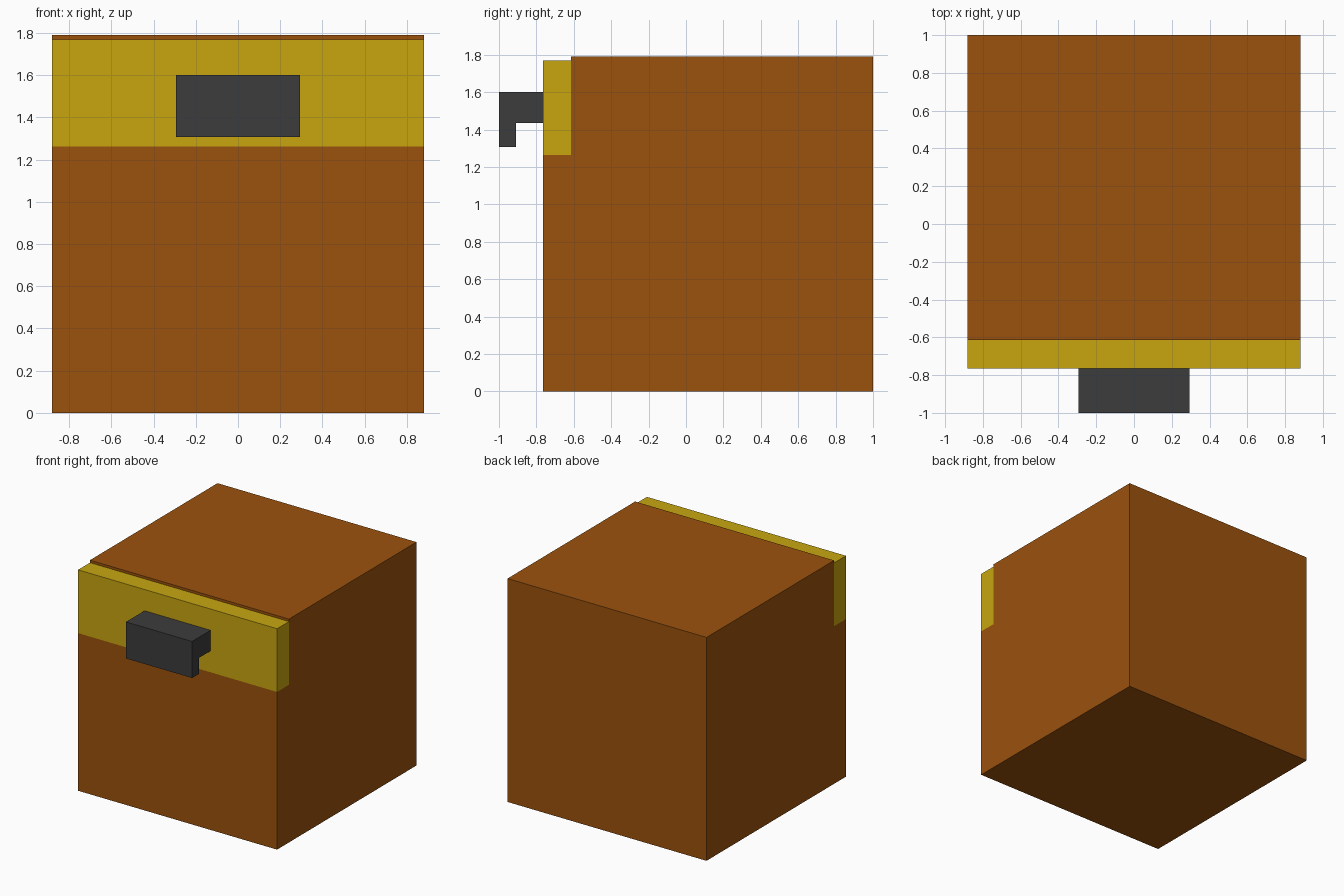
import bpy, bmesh

if "Cube" in bpy.data.objects:
    bpy.data.objects.remove(bpy.data.objects["Cube"])

def material(name, rgb):
    m = bpy.data.materials.new(name)
    m.diffuse_color = (*rgb, 1)
    m.use_nodes = True
    m.node_tree.nodes["Principled BSDF"].inputs["Base Color"].default_value = m.diffuse_color
    return m

def extrude_x(name, profile, half_width, mat):
    """Extrude a (y, z) side profile symmetrically along x."""
    bm = bmesh.new()
    face = bm.faces.new([bm.verts.new((-half_width, y, z)) for y, z in profile])
    ext = bmesh.ops.extrude_face_region(bm, geom=[face])
    moved = [g for g in ext["geom"] if isinstance(g, bmesh.types.BMVert)]
    bmesh.ops.translate(bm, verts=moved, vec=(2 * half_width, 0, 0))
    bmesh.ops.recalc_face_normals(bm, faces=bm.faces)
    mesh = bpy.data.meshes.new(name)
    bm.to_mesh(mesh)
    bm.free()
    mesh.materials.append(mat)
    obj = bpy.data.objects.new(name, mesh)
    bpy.context.collection.objects.link(obj)
    return obj

wood = material("brown_wood", (0.33, 0.085, 0.004))
yellow = material("yellow_front", (0.58, 0.38, 0.005))
dark = material("dark_metal", (0.045, 0.045, 0.045))

W = 0.882
FRONT, STEP, BACK = -0.765, -0.615, 1.0
SILL, TOP = 1.263, 1.79

# Cabinet body with a step cut out for the drawer front
extrude_x("cabinet_body", [(FRONT, 0), (BACK, 0), (BACK, TOP), (STEP, TOP),
                           (STEP, SILL), (FRONT, SILL)], W, wood)

# Drawer front, slightly lower than the top
extrude_x("drawer_front", [(FRONT, SILL), (STEP, SILL), (STEP, 1.77),
                           (FRONT, 1.77)], W, yellow)

# Handle with a downturned lip
extrude_x("drawer_handle", [(FRONT, 1.6), (-1.0, 1.6), (-1.0, 1.307), (-0.91, 1.307),
                            (-0.91, 1.435), (FRONT, 1.435)], 0.293, dark)
